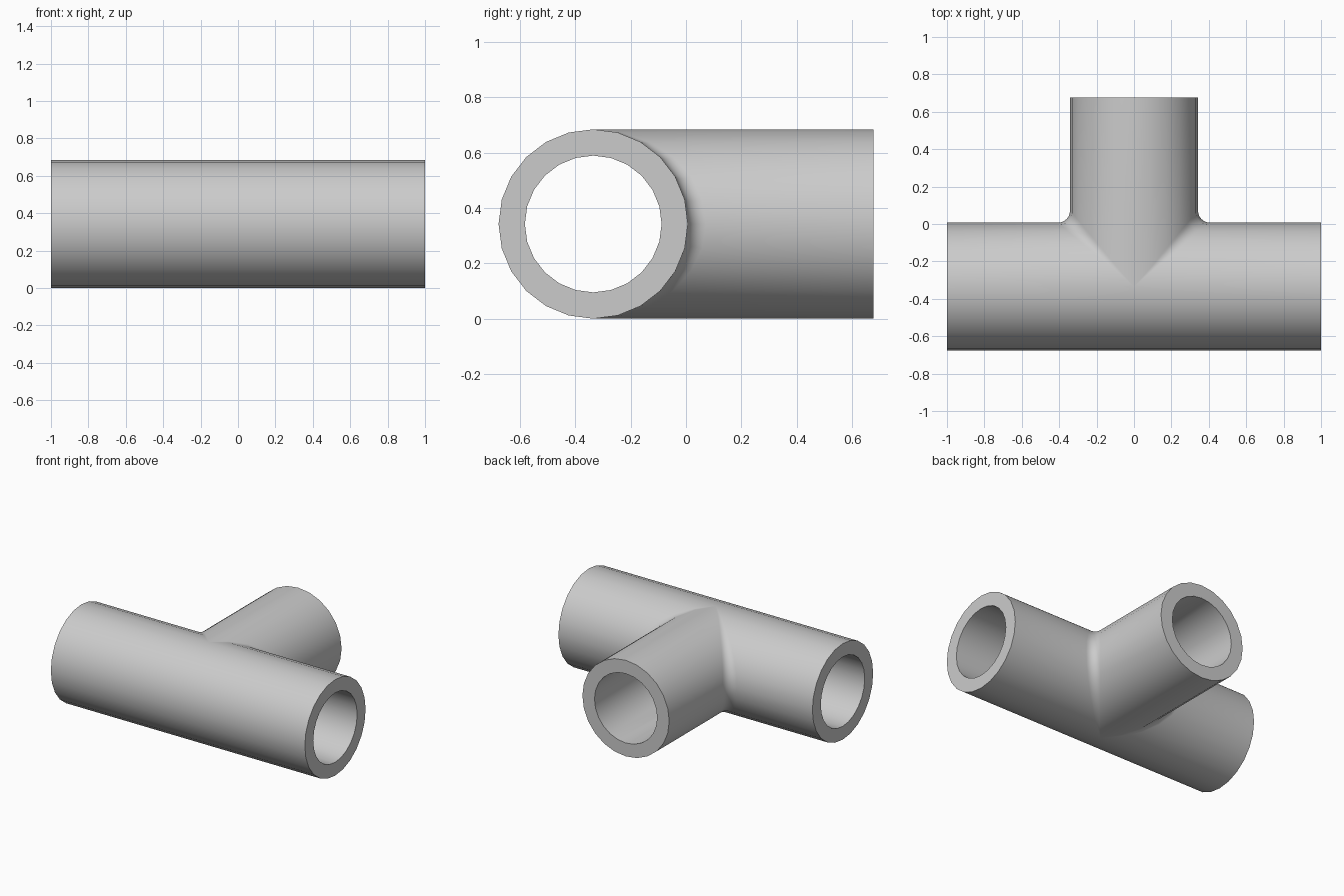
import bpy, bmesh
from math import sin, cos, pi
from mathutils import Vector

if "Cube" in bpy.data.objects:
    bpy.data.objects.remove(bpy.data.objects["Cube"], do_unlink=True)

OUTER, INNER = 0.342, 0.247    # pipe radii
FILLET = 0.065                 # ball radius blending branch into run
AXIS_Y, BACK = -0.335, 0.677   # run axis, open end of the branch
HALF = 1.0                     # half length of the run
SIDES, ARC = 24, 6


def elbow_path(side, a, r, fillet):
    """Line along the pipe wall at angle a: run end, blend, branch end."""
    s, c = sin(a), cos(a)
    centre = Vector(((r + fillet) * s, (r + fillet) * s, (r + fillet) * c))
    to_run, to_branch = Vector((0, -s, -c)), Vector((-s, 0, -c))
    spread = to_run.angle(to_branch)
    pts = [Vector((HALF, r * s, r * c))]
    for i in range(ARC + 1):
        t = i / ARC
        if spread < 0.001:
            d = to_run
        else:
            d = (to_run * sin((1 - t) * spread) + to_branch * sin(t * spread)) / sin(spread)
        pts.append(centre + fillet * d)
    pts.append(Vector((r * s, BACK - AXIS_Y, r * c)))
    return [Vector((side * p.x, p.y, p.z)) for p in pts]


def straight_path(a, r):
    """Line along the closed front half of the run."""
    return [Vector((x, -r * sin(a), r * cos(a))) for x in (-HALF, 0, HALF)]


def sweep(bm, loops):
    """Skin a row of closed wall sections."""
    rows = [[bm.verts.new(p + Vector((0, AXIS_Y, OUTER))) for p in loop] for loop in loops]
    for a, b in zip(rows, rows[1:]):
        for i in range(len(a)):
            j = (i + 1) % len(a)
            bm.faces.new((a[i], a[j], b[j], b[i]))


bm = bmesh.new()
angles = [2 * pi * i / SIDES for i in range(SIDES // 2 + 1)]

# Two mirrored back quarters: filleted outside, mitred bore
for side in (-1, 1):
    sweep(bm, [elbow_path(side, a, OUTER, FILLET) + elbow_path(side, a, INNER, 0)[::-1]
               for a in angles])

# Front half of the run
sweep(bm, [straight_path(a, OUTER) + straight_path(a, INNER)[::-1] for a in angles])

# Weld seams, then drop the walls left inside the seams
bmesh.ops.remove_doubles(bm, verts=bm.verts[:], dist=0.0005)
bmesh.ops.dissolve_degenerate(bm, edges=bm.edges[:], dist=0.0001)
bmesh.ops.recalc_face_normals(bm, faces=bm.faces[:])

mesh = bpy.data.meshes.new("pipe_tee")
bm.to_mesh(mesh)
bm.free()
tee = bpy.data.objects.new("pipe_tee", mesh)
bpy.context.collection.objects.link(tee)

# Plain grey finish
grey = bpy.data.materials.new("light_grey")
grey.use_nodes = True
colour = (0.6, 0.6, 0.6, 1)
grey.diffuse_color = colour
grey.node_tree.nodes["Principled BSDF"].inputs["Base Color"].default_value = colour
mesh.materials.append(grey)

bpy.ops.object.select_all(action="DESELECT")
tee.select_set(True)
bpy.context.view_layer.objects.active = tee
bpy.ops.object.shade_smooth_by_angle(angle=pi / 6)
